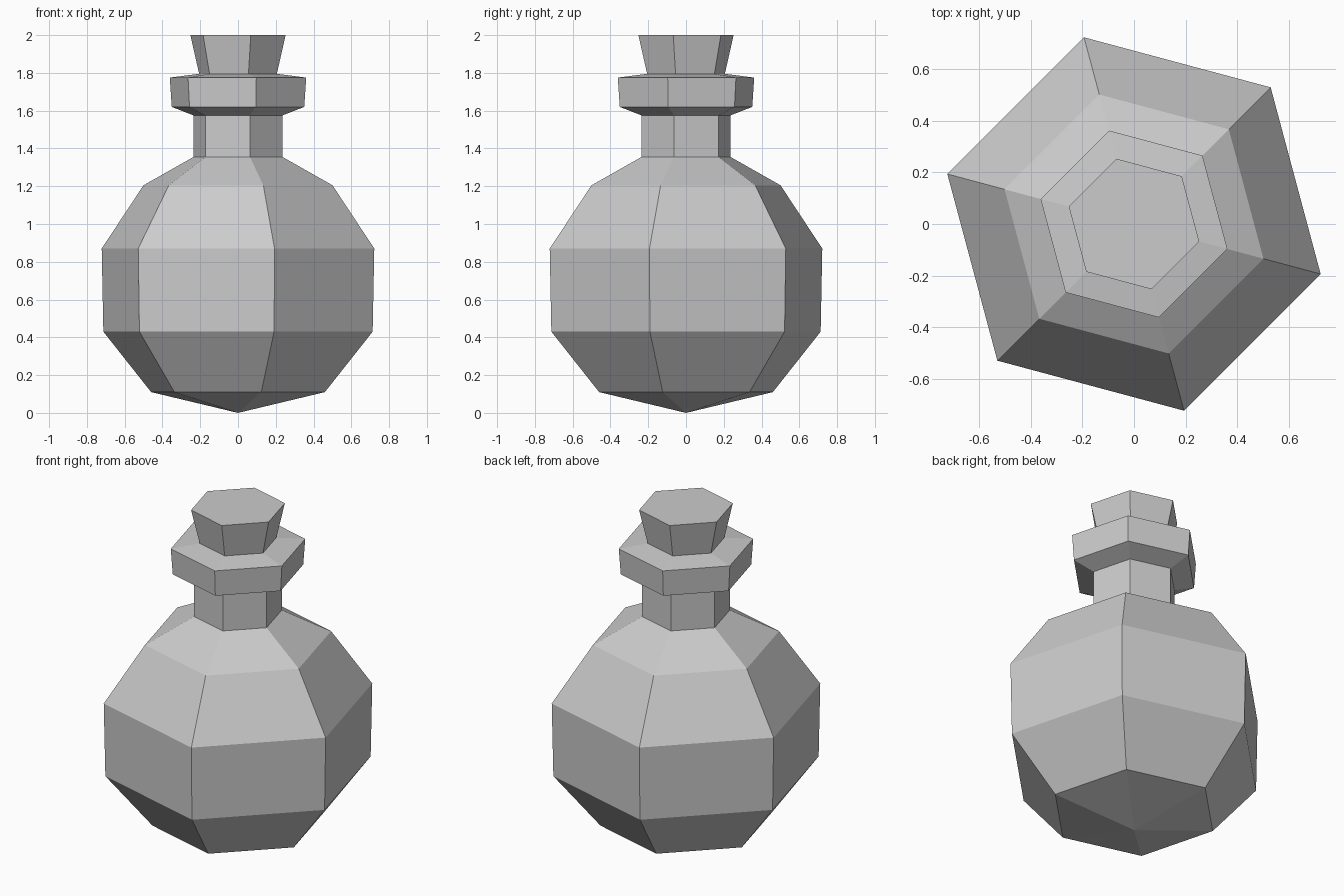
import bpy, bmesh, math

if "Cube" in bpy.data.objects:
    bpy.data.objects.remove(bpy.data.objects["Cube"])

SIDES = 6
TURN = math.radians(-15)


def lathe(name, profile):
    """Sweep (radius, z) points into a six-sided solid; radius 0 makes a tip."""
    bm = bmesh.new()
    rings = []
    for r, z in profile:
        if r == 0:
            rings.append([bm.verts.new((0, 0, z))] * SIDES)
        else:
            angles = [TURN + i * math.tau / SIDES for i in range(SIDES)]
            rings.append([bm.verts.new((r * math.cos(a), r * math.sin(a), z)) for a in angles])
    for low, high in zip(rings, rings[1:]):
        for i in range(SIDES):
            j = (i + 1) % SIDES
            corners = dict.fromkeys((low[i], low[j], high[j], high[i]))
            bm.faces.new(list(corners))
    # Flat cap on top
    bm.faces.new(rings[-1])
    bmesh.ops.recalc_face_normals(bm, faces=bm.faces)
    mesh = bpy.data.meshes.new(name)
    bm.to_mesh(mesh)
    bm.free()
    obj = bpy.data.objects.new(name, mesh)
    bpy.context.collection.objects.link(obj)
    return obj


# Flask: pointed base, round belly, straight neck and flared lip
lathe("flask", [
    (0, 0), (0.476, 0.11), (0.738, 0.43), (0.747, 0.87), (0.518, 1.205),
    (0.244, 1.355), (0.244, 1.575), (0.363, 1.62), (0.374, 1.775), (0.213, 1.795),
])

# Stopper: tapered cork sitting in the mouth
lathe("stopper", [(0.213, 1.795), (0.261, 2.0)])
